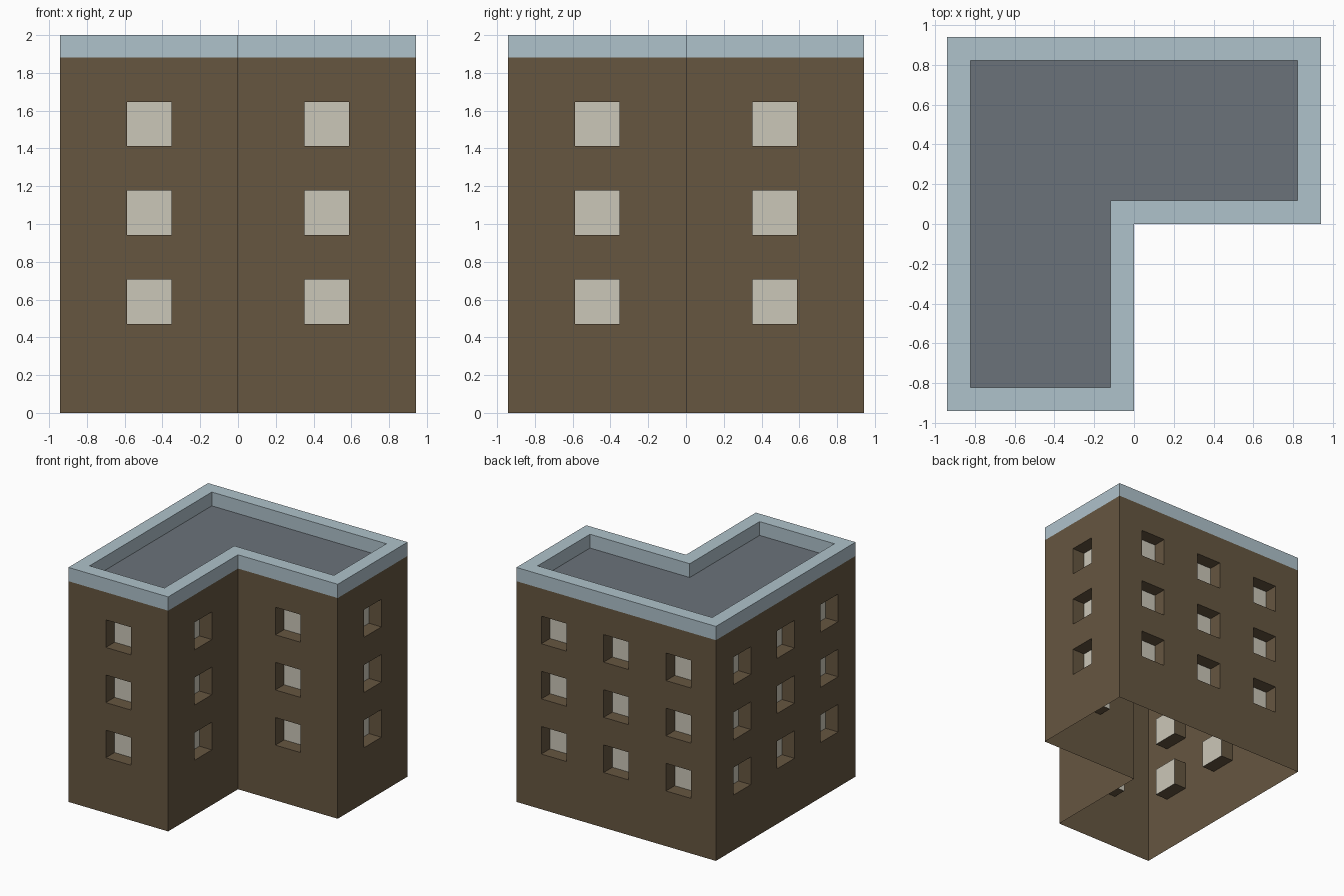
import bpy, bmesh
from mathutils import Vector

if "Cube" in bpy.data.objects:
    bpy.data.objects.remove(bpy.data.objects["Cube"])

U = 2 / 17                     # building module: the block is 17 modules high
UP = Vector((0, 0, 1))
WALL_TOP, TOP = 16, 17
FLOORS = (4, 8, 12)            # window sill heights
OUTER = [(-8, -8), (0, -8), (0, 0), (8, 0), (8, 8), (-8, 8)]
INNER = [(-7, -7), (-1, -7), (-1, 1), (7, 1), (7, 7), (-7, 7)]


def srgb(r, g, b):
    f = lambda c: c / 12.92 if c <= 0.04045 else ((c + 0.055) / 1.055) ** 2.4
    return (f(r / 255), f(g / 255), f(b / 255), 1)


def material(name, rgb):
    m = bpy.data.materials.new(name)
    m.diffuse_color = srgb(*rgb)
    m.use_nodes = True
    m.node_tree.nodes["Principled BSDF"].inputs["Base Color"].default_value = m.diffuse_color
    return m


def face(bm, pts):
    bm.faces.new([bm.verts.new(Vector(p) * U) for p in pts])


def finish(bm, name, mat):
    bmesh.ops.remove_doubles(bm, verts=bm.verts, dist=1e-4)
    me = bpy.data.meshes.new(name)
    bm.to_mesh(me)
    bm.free()
    me.materials.append(mat)
    bpy.context.collection.objects.link(bpy.data.objects.new(name, me))


def edges(outline):
    return list(zip(outline, outline[1:] + outline[:1]))


walls, panes, parapet, roof = (bmesh.new() for _ in range(4))

# Walls: a grid of panels per side, window cells pushed in one module
for a, b in edges(OUTER):
    start = Vector((*a, 0))
    run = Vector((*b, 0)) - start
    length = run.length
    along = run.normalized()
    inward = UP.cross(along)
    lefts = (3,) if length < 10 else (2, 7, 12)
    us = sorted({0, length, *lefts, *(w + 2 for w in lefts)})
    zs = sorted({0, WALL_TOP, *FLOORS, *(s + 2 for s in FLOORS)})
    for u0, u1 in zip(us, us[1:]):
        for z0, z1 in zip(zs, zs[1:]):
            quad = [start + along * u + UP * z
                    for u, z in ((u0, z0), (u1, z0), (u1, z1), (u0, z1))]
            if u0 in lefts and z0 in FLOORS:
                back = [p + inward for p in quad]
                face(panes, back)
                for i in range(4):
                    j = (i + 1) % 4
                    face(walls, (quad[i], quad[j], back[j], back[i]))
            else:
                face(walls, quad)

# Parapet: outer band, flat top and inner band
for (a, b), (c, d) in zip(edges(OUTER), edges(INNER)):
    face(parapet, ((*a, WALL_TOP), (*b, WALL_TOP), (*b, TOP), (*a, TOP)))
    face(parapet, ((*a, TOP), (*b, TOP), (*d, TOP), (*c, TOP)))
    face(parapet, ((*c, TOP), (*d, TOP), (*d, WALL_TOP), (*c, WALL_TOP)))

# Sunken roof (the underside of the building stays open)
face(roof, [(*p, WALL_TOP) for p in INNER])

finish(walls, "walls", material("brown wall", (102, 86, 64)))
finish(panes, "window_panes", material("cream window", (203, 199, 184)))
finish(parapet, "parapet", material("pale blue trim", (175, 194, 203)))
finish(roof, "roof", material("slate grey roof", (107, 114, 122)))
